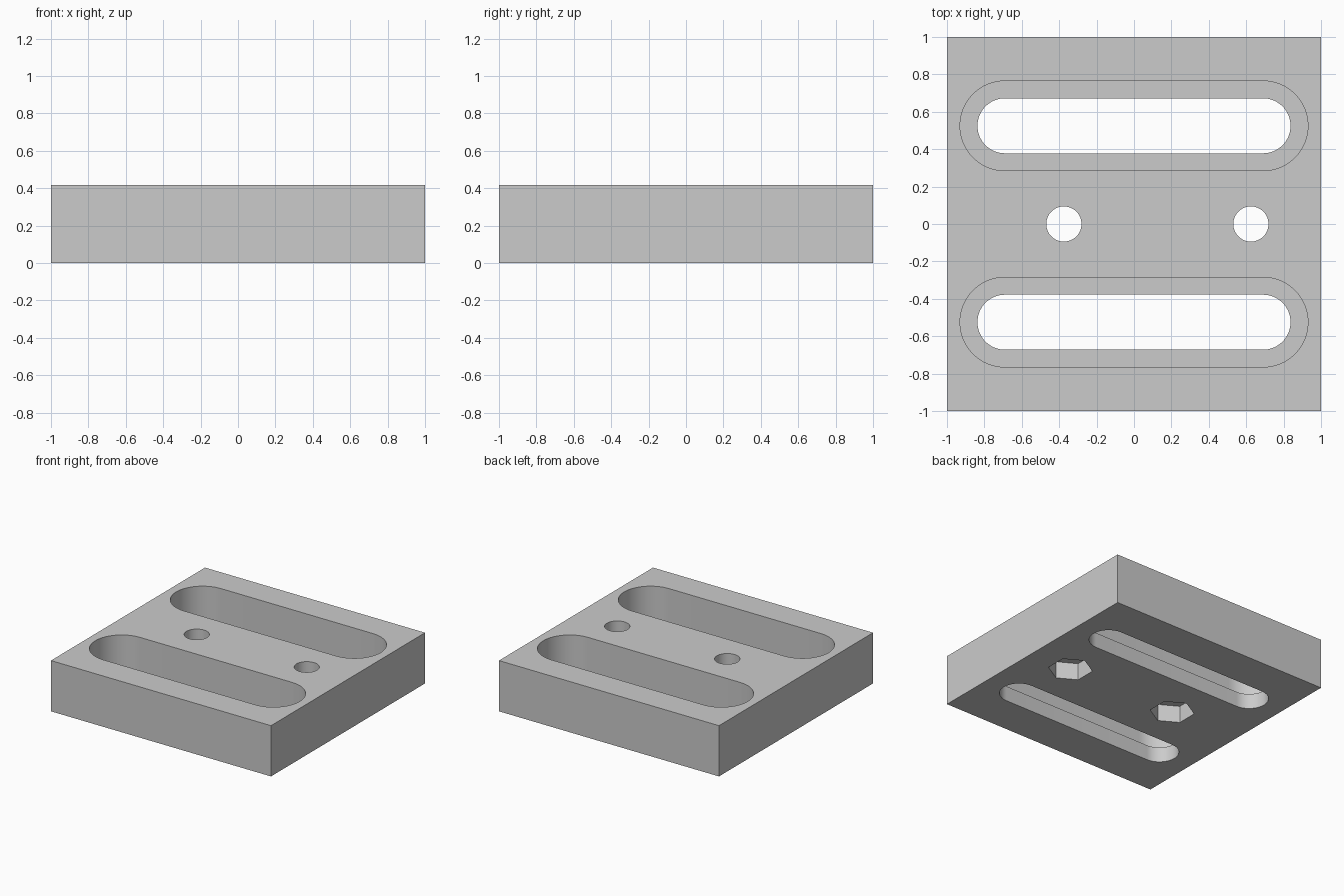
import bpy, bmesh
from math import cos, sin, pi, radians

cube = bpy.data.objects.get("Cube")
if cube:
    bpy.data.objects.remove(cube, do_unlink=True)

HEIGHT = 0.417
LEDGE = 0.125        # height of the ledge inside each slot
NUT_DEPTH = 0.14     # depth of the hexagonal pockets in the underside
OVER = 0.1           # how far cutters stick out of the block

grey = bpy.data.materials.new("light grey")
grey.use_nodes = True
colour = (0.6, 0.6, 0.6, 1)
grey.diffuse_color = colour
grey.node_tree.nodes["Principled BSDF"].inputs["Base Color"].default_value = colour


def prism(name, outline, z0, z1):
    """Extrude a flat outline from z0 up to z1."""
    bm = bmesh.new()
    face = bm.faces.new([bm.verts.new((x, y, z0)) for x, y in outline])
    ext = bmesh.ops.extrude_face_region(bm, geom=[face])
    top = [v for v in ext["geom"] if isinstance(v, bmesh.types.BMVert)]
    bmesh.ops.translate(bm, verts=top, vec=(0, 0, z1 - z0))
    bmesh.ops.recalc_face_normals(bm, faces=bm.faces)
    mesh = bpy.data.meshes.new(name)
    bm.to_mesh(mesh)
    bm.free()
    mesh.materials.append(grey)
    obj = bpy.data.objects.new(name, mesh)
    bpy.context.collection.objects.link(obj)
    return obj


def polygon(cx, cy, r, sides, start=0.0):
    return [(cx + r * cos(start + 2 * pi * i / sides),
             cy + r * sin(start + 2 * pi * i / sides)) for i in range(sides)]


def stadium(cy, half, r, steps=32):
    """Slot outline with round ends, lying along x."""
    return [(side * (half + r * sin(pi * i / steps)), cy - side * r * cos(pi * i / steps))
            for side in (1, -1) for i in range(steps + 1)]


plate = prism("slotted_plate", [(-1, -1), (1, -1), (1, 1), (-1, 1)], 0, HEIGHT)

cutters = []
# Stepped slots: wide above the ledge, narrow right through
for cy in (-0.525, 0.525):
    cutters.append(prism("slot_recess_cutter", stadium(cy, 0.69, 0.24), LEDGE, HEIGHT + OVER))
    cutters.append(prism("slot_through_cutter", stadium(cy, 0.69, 0.147), -OVER, HEIGHT))
# Bolt holes with nut pockets underneath
for cx in (-0.375, 0.625):
    cutters.append(prism("bolt_hole_cutter", polygon(cx, 0, 0.094, 64), -OVER, HEIGHT + OVER))
    cutters.append(prism("nut_pocket_cutter", polygon(cx, 0, 0.168, 6, pi / 2), -OVER, NUT_DEPTH))

# Cut the plate, then drop the helpers
bpy.ops.object.select_all(action="DESELECT")
bpy.context.view_layer.objects.active = plate
plate.select_set(True)
for cutter in cutters:
    mod = plate.modifiers.new("cut", "BOOLEAN")
    mod.operation = "DIFFERENCE"
    mod.solver = "EXACT"
    mod.object = cutter
    bpy.ops.object.modifier_apply(modifier=mod.name)
    bpy.data.objects.remove(cutter, do_unlink=True)

bpy.ops.object.shade_smooth_by_angle(angle=radians(30))
